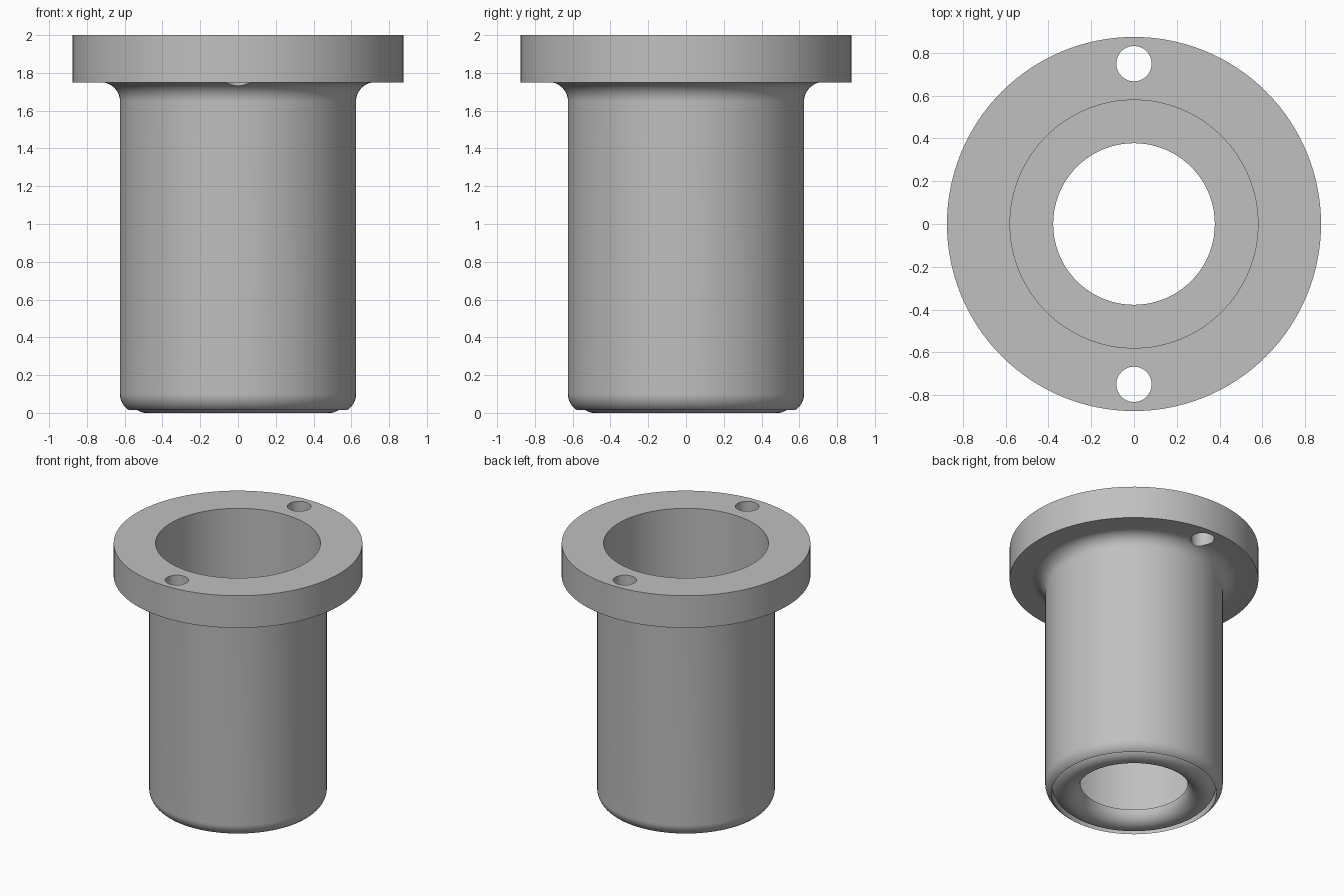
import bpy, bmesh
from math import pi, sin, cos, acos, radians
from mathutils import Vector

if "Cube" in bpy.data.objects:
    bpy.data.objects.remove(bpy.data.objects["Cube"], do_unlink=True)

HEIGHT, FLANGE_Z = 2.0, 1.75
R_FLANGE, R_BODY, R_BORE = 0.875, 0.625, 0.58
FILLET, RING = 0.1, 0.1
STEPS = 128

steel = bpy.data.materials.new("plain grey")
steel.use_nodes = True
GREY = (0.53, 0.53, 0.53, 1)
steel.diffuse_color = GREY
steel.node_tree.nodes["Principled BSDF"].inputs["Base Color"].default_value = GREY


def arc(cx, cz, r, start, end, n=14):
    """Profile points (radius, height) along an arc."""
    angles = [start + (end - start) * i / n for i in range(n + 1)]
    return [(cx + r * cos(a), cz + r * sin(a)) for a in angles]


def lathe(name, profile):
    """Revolve a closed profile about the z axis."""
    bm = bmesh.new()
    verts = [bm.verts.new((r, 0, z)) for r, z in profile]
    edges = [bm.edges.new((v, verts[i - 1])) for i, v in enumerate(verts)]
    bmesh.ops.spin(bm, geom=verts + edges, cent=(0, 0, 0), axis=(0, 0, 1),
                   angle=2 * pi, steps=STEPS, use_merge=True)
    bmesh.ops.remove_doubles(bm, verts=bm.verts, dist=1e-5)
    bmesh.ops.recalc_face_normals(bm, faces=bm.faces)
    mesh = bpy.data.meshes.new(name)
    bm.to_mesh(mesh)
    bm.free()
    mesh.materials.append(steel)
    obj = bpy.data.objects.new(name, mesh)
    bpy.context.collection.objects.link(obj)
    return obj


def activate(obj):
    bpy.ops.object.select_all(action="DESELECT")
    obj.select_set(True)
    bpy.context.view_layer.objects.active = obj


# Sleeve: flange, fillet under it, straight body, rounded foot cut by the bore
foot_x = R_BODY - FILLET
foot_end = -acos((R_BORE - foot_x) / FILLET)
neck_x = R_BODY + FILLET
sleeve = lathe("flanged_sleeve",
               [(R_BORE, HEIGHT), (R_FLANGE, HEIGHT), (R_FLANGE, FLANGE_Z)]
               + arc(neck_x, FLANGE_Z - FILLET, FILLET, pi / 2, pi)
               + arc(foot_x, FILLET, FILLET, 0, foot_end))

# Bottom ring: flat ledge above, half-round below
ring = lathe("bottom_ring", arc(R_BORE - RING - 0.001, RING, RING + 0.001, -pi, 0, 28))

# Pin holes through the flange, front and back
for side in (-1, 1):
    bpy.ops.mesh.primitive_cylinder_add(vertices=48, radius=0.0825, depth=0.8,
                                        location=(0, side * 0.75, 1.85))
    cutter = bpy.context.object
    cutter.name = "pin_hole_cutter"
    cutter.hide_render = True
    cutter.data.materials.append(steel)
    activate(sleeve)
    cut = sleeve.modifiers.new("pin_hole", "BOOLEAN")
    cut.operation, cut.solver, cut.object = "DIFFERENCE", "EXACT", cutter
    bpy.ops.object.modifier_apply(modifier=cut.name)
    bpy.data.objects.remove(cutter, do_unlink=True)

for obj in (sleeve, ring):
    activate(obj)
    bpy.ops.object.shade_smooth_by_angle(angle=radians(30))
